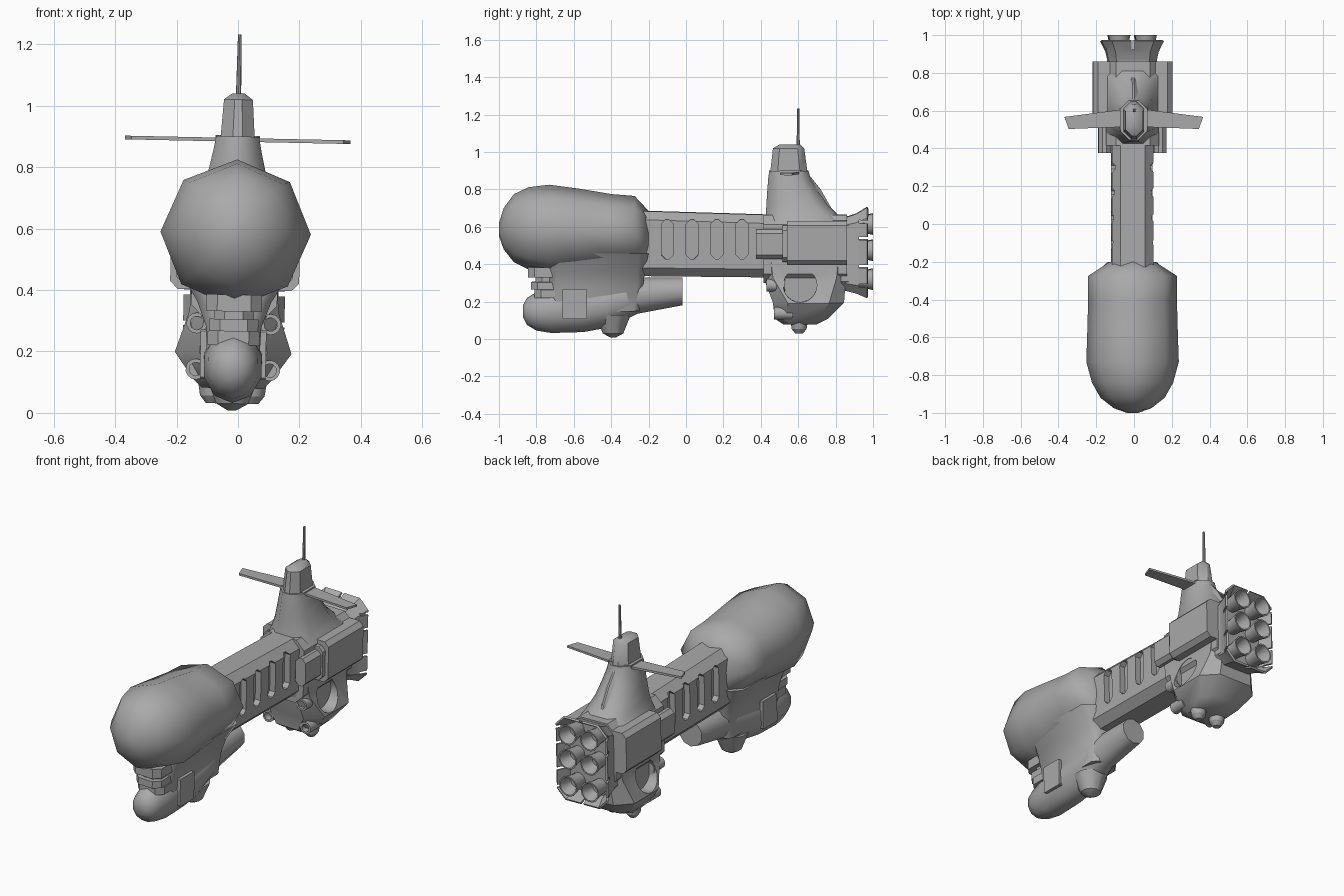
import bpy, bmesh, math
from math import sin, cos, pi, radians
from mathutils import Matrix, Vector

if "Cube" in bpy.data.objects:
    bpy.data.objects.remove(bpy.data.objects["Cube"])

hull_grey = bpy.data.materials.new("hull_grey")
hull_grey.use_nodes = True
GREY = (0.4, 0.4, 0.4, 1)
hull_grey.diffuse_color = GREY
hull_grey.node_tree.nodes["Principled BSDF"].inputs["Base Color"].default_value = GREY

# The whole craft leans by a slight roll about this point
PIVOT = Vector((0, 0, 0.95))
LEAN = Matrix.Translation(PIVOT) @ Matrix.Rotation(radians(1.2), 4, 'Y') @ Matrix.Translation(-PIVOT)


def finish(name, bm, smooth=35):
    bmesh.ops.recalc_face_normals(bm, faces=bm.faces)
    bm.transform(LEAN)
    mesh = bpy.data.meshes.new(name)
    bm.to_mesh(mesh)
    bm.free()
    mesh.materials.append(hull_grey)
    ob = bpy.data.objects.new(name, mesh)
    bpy.context.collection.objects.link(ob)
    activate(ob)
    if smooth:
        bpy.ops.object.shade_smooth_by_angle(angle=radians(smooth))
    return ob


def activate(ob):
    bpy.ops.object.select_all(action='DESELECT')
    bpy.context.view_layer.objects.active = ob
    ob.select_set(True)


def loft(name, rings, caps=(True, True), smooth=35):
    bm = bmesh.new()
    rows = [[bm.verts.new(p) for p in ring] for ring in rings]
    n = len(rows[0])
    for a, b in zip(rows, rows[1:]):
        for i in range(n):
            j = (i + 1) % n
            bm.faces.new((a[i], a[j], b[j], b[i]))
    for row, cap in zip((rows[0], rows[-1]), caps):
        if cap:
            bm.faces.new(row)
    return finish(name, bm, smooth)


def oval(y, z_low, z_high, half, n=8):
    """Polygon across the long axis, with a vertex at the top."""
    mid, rad = (z_low + z_high) / 2, (z_high - z_low) / 2
    return [(half * sin(2 * pi * i / n), y, mid + rad * cos(2 * pi * i / n)) for i in range(n)]


def bevelled(a, b, c):
    """Rectangle outline of half sizes a and b with corners cut by c."""
    q = [(a, b - c), (a - c, b)]
    q += [(-x, y) for x, y in reversed(q)]
    return q + [(-x, -y) for x, y in q]


def across(y, z_low, z_high, half, cut):
    mid = (z_low + z_high) / 2
    return [(x, y, mid + z) for x, z in bevelled(half, (z_high - z_low) / 2, cut)]


def level(z, y_front, y_back, half, cut):
    mid = (y_front + y_back) / 2
    return [(x, mid + y, z) for x, y in bevelled(half, (y_back - y_front) / 2, cut)]


def tube(name, start, end, r1, r2, n=16):
    bm = bmesh.new()
    a, b = Vector(start), Vector(end)
    turn = (b - a).to_track_quat('Z', 'Y').to_matrix().to_4x4()
    bmesh.ops.create_cone(bm, cap_ends=True, segments=n, radius1=r1, radius2=r2,
                          depth=(b - a).length, matrix=Matrix.Translation((a + b) / 2) @ turn)
    return finish(name, bm)


def cut(target, cutters):
    for cutter in cutters:
        activate(target)
        mod = target.modifiers.new("cut", 'BOOLEAN')
        mod.operation, mod.solver, mod.object = 'DIFFERENCE', 'EXACT', cutter
        bpy.ops.object.modifier_apply(modifier=mod.name)
        bpy.data.objects.remove(cutter)
    bpy.ops.object.shade_smooth_by_angle(angle=radians(35))


def lathe_y(name, x, z, profile, n=14):
    return loft(name, [[(x + r * cos(2 * pi * i / n), y, z + r * sin(2 * pi * i / n))
                        for i in range(n)] for y, r in profile], smooth=40)


# Bulbous nose pod
nose = [(-1, .55, .62, .03), (-.975, .48, .7, .1), (-.92, .41, .775, .17), (-.84, .37, .812, .215),
        (-.73, .345, .825, .245), (-.58, .36, .805, .24), (-.4, .385, .775, .235),
        (-.275, .4, .765, .235), (-.2, .39, .685, .12)]
loft("nose_pod", [oval(*s) for s in nose], smooth=60)

# Neck with four slots on each side
neck = loft("neck", [across(y, .335 - y * .01, .678 - y * .03, .11, .045) for y in (-.24, .5)])
slots = []
for s in (-1, 1):
    for y in (-.1, .033, .166, .3):
        slots.append(loft("slot_cutter", [[(x, y + u, .535 + v) for u, v in bevelled(.032, .105, .022)]
                                          for x in (s * .075, s * .2)]))
cut(neck, slots)

# Pylon blending the nose pod into the chin pod
loft("pylon", [level(.15, -.72, -.25, .085, .03), level(.28, -.73, -.23, .09, .03),
               level(.36, -.73, -.22, .12, .04), level(.46, -.72, -.2, .18, .05)], smooth=60)

# Chin pod with its rounded sensor head
chin = [(-.872, .12, .18, .03), (-.85, .075, .22, .065), (-.8, .045, .25, .085), (-.72, .032, .27, .098),
        (-.55, .037, .29, .1), (-.42, .06, .31, .1), (-.33, .1, .325, .095),
        (-.26, .135, .33, .085), (-.02, .18, .33, .075)]
loft("chin_pod", [oval(*s, n=10) for s in chin], smooth=50)
tube("chin_bump", (0, -.39, .13), (0, -.39, .03), .095, .055, 10)
tube("chin_bump_tip", (0, -.39, .03), (0, -.39, .008), .055, .015, 10)

# Stacked collars between head and nose
for z0, z1, front, half in ((.22, .265, -.81, .085), (.265, .305, -.83, .08),
                            (.305, .33, -.805, .065), (.33, .385, -.845, .09)):
    loft("chin_collar", [level(z, front, -.62, half, .035) for z in (z0, z1)])

# Side plates of the chin pod
for s in (-1, 1):
    loft("chin_side_plate", [[(x, -.595 + u, .19 + v) for u, v in bevelled(.065, .08, .005)]
                             for x in (s * .08, s * .107)])

# Engine block, lower hull and round side recesses
loft("engine_block", [across(y, .3, .665, .14, .05) for y in (.415, .86)])
lower = loft("lower_hull", [level(.08, .52, .7, .1, .04), level(.11, .475, .76, .13, .06),
                            level(.195, .465, .845, .19, .08), level(.33, .415, .855, .145, .05),
                            level(.42, .415, .855, .14, .04)])
cut(lower, [tube("recess_cutter", (s * .12, .61, .29), (s * .3, .61, .29), .09, .09, 24) for s in (-1, 1)])

for s in (-1, 1):
    # Forward ports on the hull corners
    for z, y in ((.29, .43), (.14, .47)):
        port = tube("forward_port", (s * .12, y, z), (s * .12, y + .1, z), .034, .034, 14)
        cut(port, [tube("port_cutter", (s * .12, y - .02, z), (s * .12, y + .04, z), .022, .022, 14)])
    # Belly thrusters
    tube("belly_thruster", (s * .065, .605, .12), (s * .065, .605, .055), .05, .04, 12)
    tube("belly_thruster_tip", (s * .065, .605, .055), (s * .065, .605, .03), .04, .02, 12)

    # Side nacelles with a slimmer forward part
    def slab(name, y0, y1, z0, z1, inner, outer, c):
        mid, half = s * (inner + outer) / 2, (outer - inner) / 2
        loft(name, [[(x + mid, y, z) for x, _, z in across(y, z0, z1, half, c)] for y in (y0, y1)])
    slab("nacelle", .54, .86, .4, .635, .09, .21, .025)
    slab("nacelle_front", .375, .56, .43, .59, .115, .18, .022)
    slab("nacelle_shoulder", .515, .56, .415, .61, .1, .19, .025)

# Command tower
tower = [(.62, .425, .86, .14, .06), (.665, .427, .81, .125, .07), (.72, .43, .755, .108, .07),
         (.8, .435, .7, .09, .06), (.86, .44, .665, .077, .05), (.9, .445, .655, .07, .045)]
loft("tower_base", [level(*s) for s in tower], smooth=50)
top = [(.89, .45, .65, .056, .04), (1.02, .465, .632, .047, .035), (1.04, .5, .61, .02, .012)]
loft("tower_top", [level(*s) for s in top], smooth=40)
loft("tower_spine", [level(.66, .6, .8, .04, .035), level(.8, .55, .72, .03, .025),
                     level(.9, .5, .64, .03, .025)])

# Tower wings
for s in (-1, 1):
    loft("wing", [[(s * x, y, z) for x, y in ((.03, .515), (.345, .503), (.367, .567), (.03, .61))]
                  for z in (.883, .895)], smooth=0)
    loft("wing_root", [[(s * x, y, z) for x, y in ((.03, .5), (.072, .5), (.072, .61), (.03, .63))]
                       for z in (.875, .903)], smooth=0)

tube("antenna", (0, .6, 1.0), (0, .6, 1.232), .009, .006, 8)

# Flared exhaust shroud, split into plates around its rim
loft("exhaust_base", [across(y, .265, .655, .13, .045) for y in (.83, .9)])
shroud = loft("exhaust_shroud", [across(.85, .26, .65, .125, .04), across(.91, .245, .67, .137, .045),
                                 across(.968, .22, .705, .165, .055)], caps=(False, False))
solid = shroud.modifiers.new("thickness", 'SOLIDIFY')
solid.thickness = .012
activate(shroud)
bpy.ops.object.modifier_apply(modifier=solid.name)


def notch(x, z, a, b):
    return loft("notch_cutter", [[(x + u, y, z + v) for u, v in bevelled(a, b, .001)] for y in (.925, 1.05)])


cut(shroud, [notch(0, z, .008, .05) for z in (.22, .7)] +
    [notch(s * .16, z, .05, .008) for s in (-1, 1) for z in (.29, .39, .54, .63)])

# Six exhaust nozzles, hollow at the back
for x in (-.07, .07):
    for z in (.32, .475, .615):
        lathe_y("nozzle", x, z, [(.88, .04), (.94, .045), (1, .058), (1, .05), (.93, .03)])
